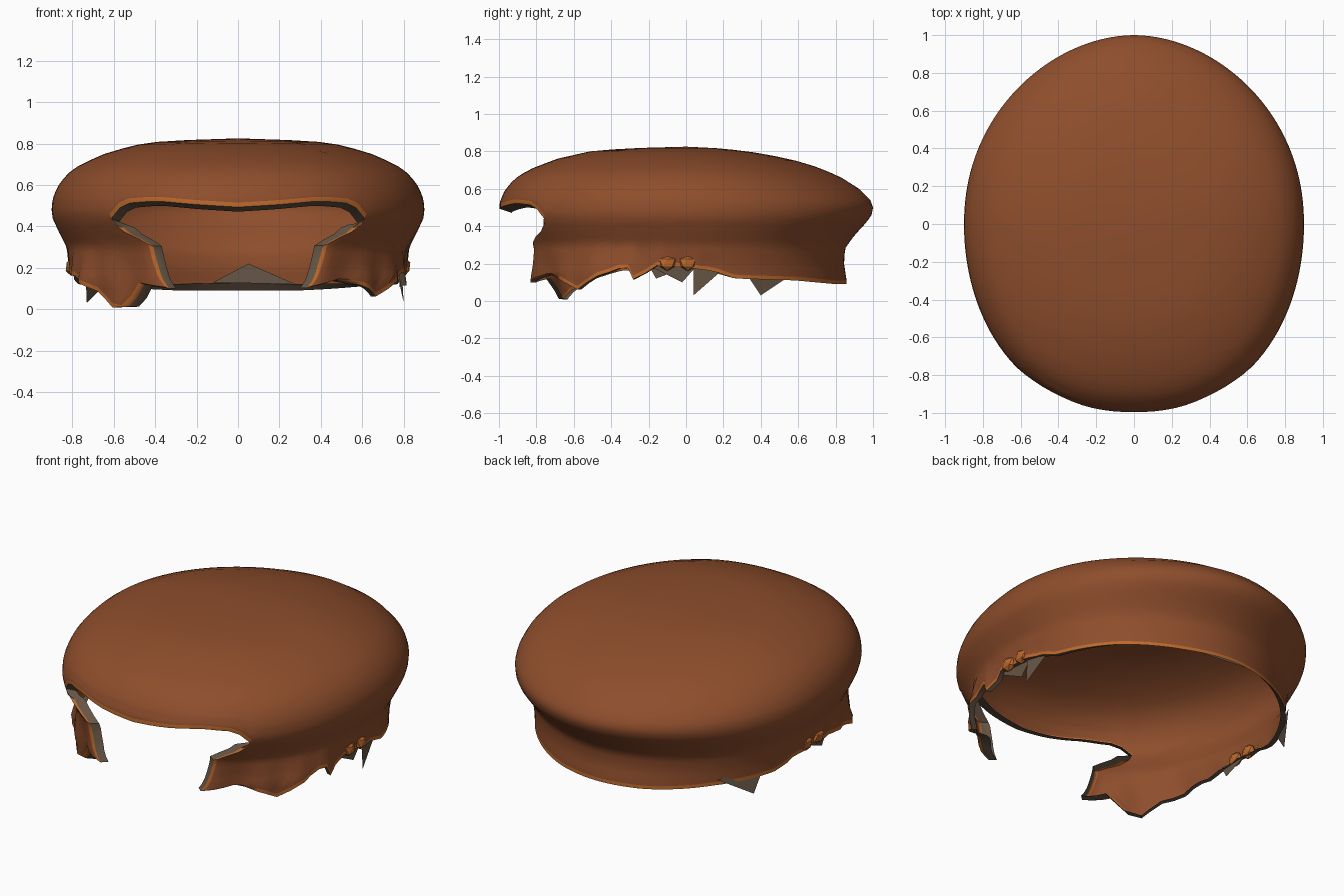
import bpy, bmesh, math
from math import sin, cos, pi, exp, asin

cube = bpy.data.objects.get("Cube")
if cube:
    bpy.data.objects.remove(cube)


def material(name, rgb):
    m = bpy.data.materials.new(name)
    m.use_nodes = True
    m.diffuse_color = (*rgb, 1)
    m.node_tree.nodes["Principled BSDF"].inputs["Base Color"].default_value = (*rgb, 1)
    return m


brown = material("brown leather", (0.27, 0.075, 0.025))
orange = material("orange trim", (0.5, 0.14, 0.025))
lining = material("grey brown lining", (0.13, 0.09, 0.06))


def lerp_table(table, x):
    """Piecewise linear lookup in a table sorted by its first value."""
    if x <= table[0][0]:
        return table[0][1]
    for (a, va), (b, vb) in zip(table, table[1:]):
        if x <= b:
            return va + (vb - va) * (x - a) / (b - a)
    return table[-1][1]


# Width of the shell by height, for the front and sides, and for the back
SIDE = [(0.05, .88), (0.1, .89), (0.2, .9), (0.3, .92), (0.38, .965), (0.44, .995),
        (0.48, 1), (0.53, .995), (0.59, .97), (0.65, .92), (0.7, .845), (0.76, .69),
        (0.805, .49), (0.818, .25), (0.825, 0)]
BACK = [(0.1, .86), (0.2, .845), (0.28, .85), (0.35, .9), (0.42, .965), (0.46, .992),
        (0.5, 1), (0.54, .985), (0.6, .925), (0.66, .83), (0.71, .72), (0.755, .57),
        (0.79, .4), (0.815, .2), (0.825, 0)]
# Half width of the face opening by height, and brow height by half width
OPENING = [(0.08, .32), (0.15, .37), (0.25, .405), (0.32, .425), (0.37, .53), (0.41, .58), (0.46, .605)]
BROW = [(0, .515), (0.2, .527), (0.4, .545), (0.52, .535), (0.57, .51), (0.605, .46)]
# Ragged lower edge by depth, for each side
HEM_LEFT = [(-.85, .1), (-.75, .15), (-.65, .13), (-.55, .08), (-.48, .15), (-.35, .21),
            (-.28, .12), (-.22, .21), (-.05, .2), (.12, .18), (.25, .14), (.6, .13), (.85, .11)]
HEM_RIGHT = [(-.85, .1), (-.75, .13), (-.65, .005), (-.55, .11), (-.4, .18), (-.1, .2),
             (.05, .19), (.25, .14), (.6, .13), (.85, .11)]
TOP, RIM = 0.825, 0.46


def width(z, phi):
    w = max(0, cos(phi)) ** (1.5 if z > RIM else 2.5)
    return lerp_table(SIDE, z) * (1 - w) + lerp_table(BACK, z) * w


def point(z, phi):
    """Point on the shell; phi is 0 at the back and pi at the front."""
    s = width(z, phi)
    y = cos(phi)
    low = min(1, max(0, (0.3 - z) / 0.15))
    if y < 0.15:
        s += low * (0.06 * exp(-((y + 0.47) / 0.25) ** 2) + 0.012 * sin(y * 34))
    p = 2.06 - 0.14 * y
    k = (abs(sin(phi)) ** p + abs(y) ** p) ** (-1 / p)
    return (0.9 * k * s * sin(phi), k * s * y, z)


def front_angle(z):
    return pi - asin(min(1, lerp_table(OPENING, z) / (0.9 * lerp_table(SIDE, z))))


bm = bmesh.new()

# Side and back wall, ending at the face opening
COLS, ROWS = 100, 12
wall = []
for r in range(ROWS + 1):
    row = []
    for c in range(COLS + 1):
        t = 2 * c / COLS - 1
        hem = HEM_LEFT if t > 0 else HEM_RIGHT
        low = lerp_table(hem, 0.91 * cos(t * front_angle(0.1)))
        z = RIM + (low - RIM) * r / ROWS
        row.append(bm.verts.new(point(z, t * front_angle(z))))
    wall.append(row)
for a, b in zip(wall, wall[1:]):
    for c in range(COLS):
        bm.faces.new((a[c], a[c + 1], b[c + 1], b[c]))

# Crown, running down to the wall and the brow edge
BROW_COLS = 24
start = front_angle(RIM)
angles = [(2 * c / COLS - 1) * start for c in range(COLS + 1)]
angles += [start + (2 * pi - 2 * start) * i / BROW_COLS for i in range(1, BROW_COLS)]
edges_z = [RIM] * (COLS + 1) + [lerp_table(BROW, 0.9 * abs(sin(p))) for p in angles[COLS + 1:]]
below = wall[0] + [bm.verts.new(point(z, p)) for z, p in zip(edges_z[COLS + 1:], angles[COLS + 1:])]
n = len(angles)
for level in (.48, .5, .52, .54, .57, .6, .63, .66, .69, .72, .75, .775, .795, .808, .817):
    f = (level - RIM) / (TOP - RIM)
    ring = [bm.verts.new(point(ze + (TOP - ze) * f, p)) for ze, p in zip(edges_z, angles)]
    for i in range(n):
        j = (i + 1) % n
        bm.faces.new((below[i], below[j], ring[j], ring[i]))
    below = ring
pole = bm.verts.new((0, 0, TOP))
for i in range(n):
    bm.faces.new((below[i], below[(i + 1) % n], pole))


# Border band: continues the brow, the cheek flaps and the hem each in its own direction
def add_band(index, brow, flap, hem):
    border = [e for e in bm.edges if e.is_boundary]
    for g in bmesh.ops.extrude_edge_only(bm, edges=border)["geom"]:
        if isinstance(g, bmesh.types.BMFace):
            g.material_index = index
        elif isinstance(g, bmesh.types.BMVert):
            co = g.co
            if co.z > 0.43:
                sx, sy, dz = brow
            elif co.y < -0.5 and abs(co.x) < 0.6:
                sx, sy, dz = flap
            else:
                sx, sy, dz = hem
                if index == 2:
                    dz *= max(0, co.y) ** 2
            co.x *= sx
            co.y *= sy
            co.z += dz


add_band(1, (0.985, 1, -0.022), (0.945, 1, -0.008), (1, 1, -0.02))
add_band(2, (0.945, 0.935, -0.022), (0.9, 0.965, 0), (0.965, 0.965, 0.05))
bmesh.ops.recalc_face_normals(bm, faces=bm.faces)


def finish(name, bm, mats, angle):
    mesh = bpy.data.meshes.new(name)
    bm.to_mesh(mesh)
    bm.free()
    for m in mats:
        mesh.materials.append(m)
    ob = bpy.data.objects.new(name, mesh)
    bpy.context.collection.objects.link(ob)
    bpy.ops.object.select_all(action="DESELECT")
    ob.select_set(True)
    bpy.context.view_layer.objects.active = ob
    bpy.ops.object.shade_smooth_by_angle(angle=math.radians(angle))
    return ob


finish("hood_shell", bm, [brown, orange, lining], 40)

# Torn lining shards hanging from the hem
shards = {
    "left_shard": ((.79, .04, .2), (.77, .2, .17), (.8, .04, .03)),
    "left_front_shard": ((.79, -.2, .19), (.78, .05, .18), (.78, -.02, .1)),
    "right_shard": ((-.735, .32, .15), (-.61, .58, .15), (-.73, .4, .03)),
    "right_front_shard": ((-.79, -.2, .19), (-.79, 0, .18), (-.79, -.16, .12)),
    "back_shard": ((-.12, .8, .13), (.28, .77, .12), (.05, .79, .22)),
}
for name, corners in shards.items():
    shard = bmesh.new()
    shard.faces.new([shard.verts.new(c) for c in corners])
    finish(name, shard, [lining], 20)

# Small frayed knots on the side hems
for side, label in ((1, "left"), (-1, "right")):
    for i, y in enumerate((-0.1, 0.01)):
        knot = bmesh.new()
        bmesh.ops.create_icosphere(knot, subdivisions=1, radius=0.05)
        ob = finish(f"{label}_hem_knot_{i + 1}", knot, [orange], 20)
        ob.location = (side * 0.805, y, 0.205)
        ob.scale = (0.6, 1, 0.9)
